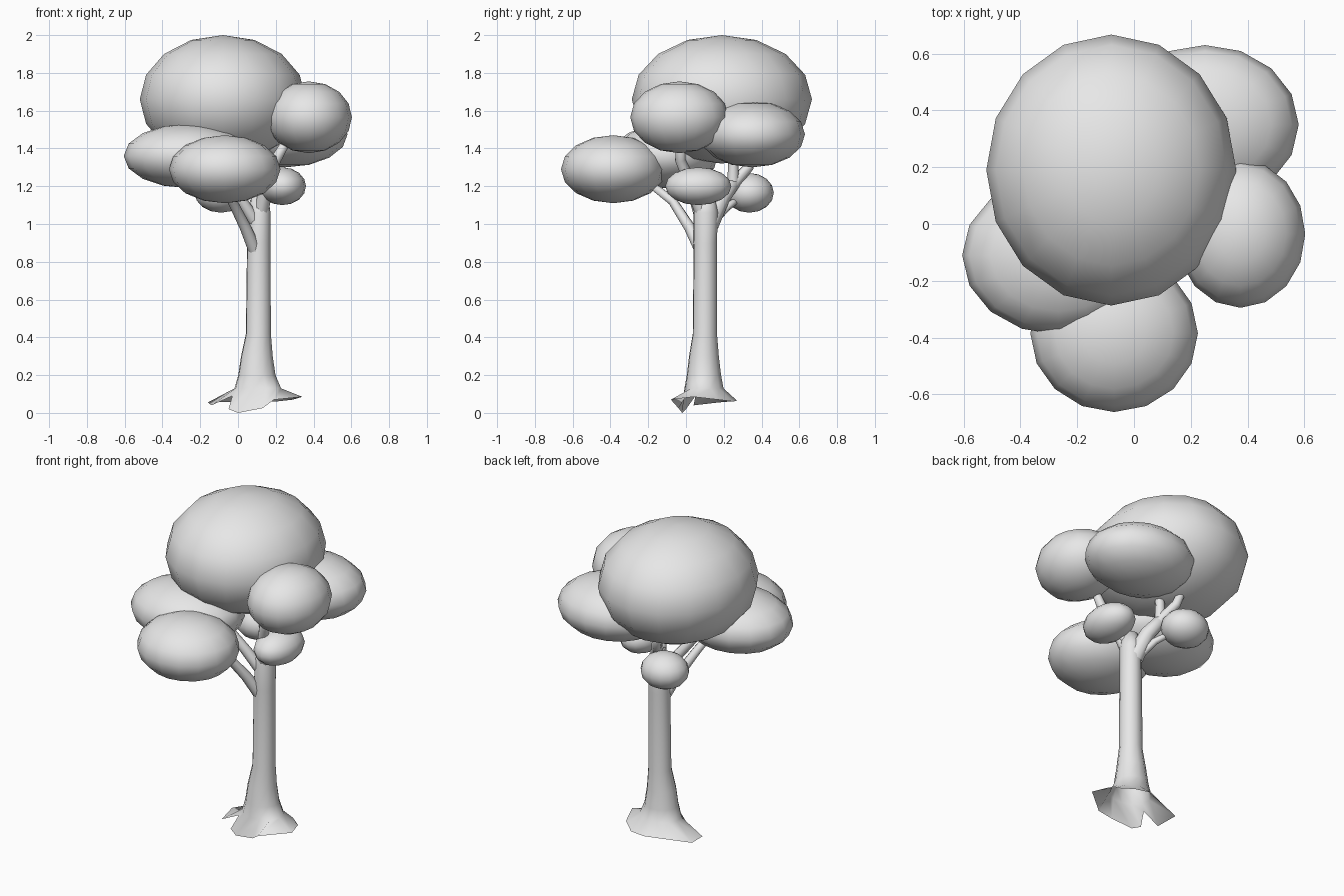
import bpy, bmesh, math
from mathutils import Vector

cube = bpy.data.objects.get("Cube")
if cube:
    bpy.data.objects.remove(cube)

grey = bpy.data.materials.new("plain grey")
grey.use_nodes = True
colour = (0.8, 0.8, 0.8, 1)
grey.diffuse_color = colour
grey.node_tree.nodes["Principled BSDF"].inputs["Base Color"].default_value = colour


def add_mesh(name, bm):
    mesh = bpy.data.meshes.new(name)
    bmesh.ops.recalc_face_normals(bm, faces=bm.faces)
    for face in bm.faces:
        face.smooth = True
    bm.to_mesh(mesh)
    bm.free()
    mesh.materials.append(grey)
    obj = bpy.data.objects.new(name, mesh)
    bpy.context.collection.objects.link(obj)
    return obj


def foliage(name, centre, radii):
    bm = bmesh.new()
    bmesh.ops.create_uvsphere(bm, u_segments=16, v_segments=8, radius=1)
    bmesh.ops.scale(bm, vec=radii, verts=bm.verts)
    bmesh.ops.translate(bm, vec=centre, verts=bm.verts)
    return add_mesh(name, bm)


def loft(bm, rings, cap=False):
    loops = [[bm.verts.new(p) for p in ring] for ring in rings]
    n = len(loops[0])
    for low, high in zip(loops, loops[1:]):
        for i in range(n):
            j = (i + 1) % n
            bm.faces.new((low[i], low[j], high[j], high[i]))
    if cap:
        bm.faces.new(loops[-1])


def branch(name, points, start, end, sides=8):
    """Tapered tube through a few points."""
    pts = [Vector(p) for p in points]
    rings = []
    for k, p in enumerate(pts):
        d = (pts[min(k + 1, len(pts) - 1)] - pts[max(k - 1, 0)]).normalized()
        u = d.cross(Vector((0, 1, 0))).normalized()
        v = d.cross(u)
        r = start + (end - start) * k / (len(pts) - 1)
        rings.append([p + r * (u * math.cos(a) + v * math.sin(a))
                      for a in (2 * math.pi * i / sides for i in range(sides))])
    bm = bmesh.new()
    loft(bm, rings, cap=True)
    return add_mesh(name, bm)


# Foliage clumps
foliage("crown_foliage", (-0.08, 0.19, 1.66), (0.44, 0.477, 0.34))
foliage("left_upper_foliage", (0.375, -0.035, 1.565), (0.228, 0.26, 0.19))
foliage("back_left_foliage", (0.25, 0.35, 1.475), (0.33, 0.28, 0.175))
foliage("front_foliage", (-0.07, -0.385, 1.29), (0.295, 0.277, 0.18))
foliage("right_foliage", (-0.265, -0.11, 1.36), (0.34, 0.28, 0.17))
foliage("small_left_foliage", (0.235, 0.065, 1.2), (0.125, 0.175, 0.1))
foliage("small_back_foliage", (-0.09, 0.335, 1.165), (0.14, 0.13, 0.105))

# Trunk with a ragged, open root flare
rim = [(0.34, 0.04, 0.085), (0.29, 0.17, 0.07), (0.2, 0.25, 0.06),
       (0.1, 0.27, 0.065), (0, 0.23, 0.06), (-0.16, 0.17, 0.055),
       (-0.14, 0.04, 0.04), (-0.03, 0.05, 0.09), (-0.05, 0, 0.02),
       (0, -0.02, 0), (0.13, -0.04, 0.025), (0.19, -0.08, 0.07)]
# height, centre x, centre y, radius x, radius y
sections = [(0.13, 0.105, 0.095, 0.125, 0.105), (0.2, 0.1, 0.095, 0.1, 0.092),
            (0.3, 0.1, 0.095, 0.085, 0.08), (0.42, 0.108, 0.1, 0.067, 0.065),
            (0.9, 0.11, 0.102, 0.063, 0.062), (1.06, 0.115, 0.105, 0.058, 0.066),
            (1.15, 0.115, 0.105, 0.045, 0.045)]
rings = [rim]
for z, cx, cy, rx, ry in sections:
    angles = [math.radians(30 * i - 10) for i in range(len(rim))]
    rings.append([(cx + rx * math.cos(a), cy + ry * math.sin(a), z) for a in angles])
bm = bmesh.new()
loft(bm, rings, cap=True)
add_mesh("trunk", bm)

# Branches reaching into the clumps
branch("front_branch", [(0.09, 0.08, 0.86), (0.04, 0.02, 0.98),
                        (-0.03, -0.07, 1.12), (-0.07, -0.2, 1.22)], 0.035, 0.02)
branch("back_branch", [(0.1, 0.12, 1.0), (0.06, 0.19, 1.14),
                       (0, 0.27, 1.24)], 0.055, 0.035)
branch("back_fork_outer", [(0.02, 0.25, 1.21), (-0.03, 0.33, 1.3),
                           (-0.06, 0.37, 1.42)], 0.034, 0.022)
branch("back_fork_inner", [(0.02, 0.25, 1.21), (0.02, 0.25, 1.32),
                           (0.03, 0.24, 1.42)], 0.032, 0.022)
branch("left_branch", [(0.12, 0.09, 1.05), (0.15, 0.03, 1.2),
                       (0.2, -0.03, 1.34), (0.27, -0.03, 1.46)], 0.04, 0.022)
branch("right_branch", [(0.1, 0.09, 1.0), (0.02, 0.05, 1.12),
                        (-0.08, 0.01, 1.25), (-0.15, -0.03, 1.32)], 0.035, 0.02)
branch("small_left_twig", [(0.12, 0.1, 1.08), (0.2, 0.08, 1.18)], 0.025, 0.015)
branch("small_back_twig", [(0.09, 0.13, 1.0), (0.03, 0.22, 1.09),
                           (-0.05, 0.3, 1.15)], 0.025, 0.015)
